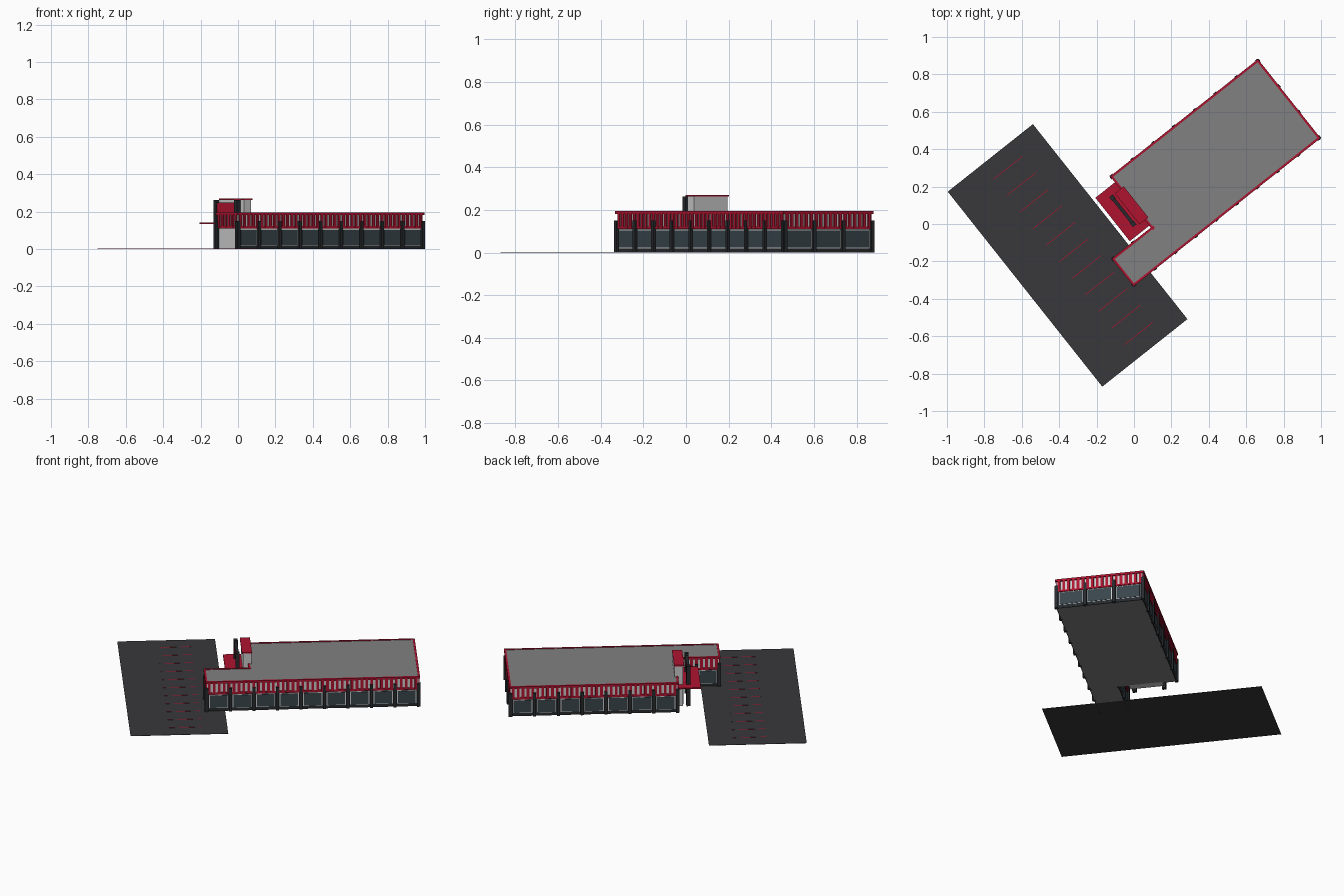
import bpy, bmesh
from math import radians
from mathutils import Vector

if "Cube" in bpy.data.objects:
    bpy.data.objects.remove(bpy.data.objects["Cube"])

ANGLE = radians(38.4)   # whole site is turned about z


def mat(name, c):
    m = bpy.data.materials.new(name)
    m.diffuse_color = (*c, 1)
    m.use_nodes = True
    m.node_tree.nodes["Principled BSDF"].inputs["Base Color"].default_value = m.diffuse_color
    return m


RED = mat("red", (0.43, 0.007, 0.03))
DARK = mat("charcoal", (0.02, 0.023, 0.027))
GLASS = mat("slate_glass", (0.04, 0.06, 0.07))
ASPHALT = mat("asphalt", (0.04, 0.04, 0.043))
ROOF = mat("roof_grey", (0.22, 0.22, 0.22))
LIGHT = mat("light_wall", (0.65, 0.65, 0.63))

parts = {}


def get(name, material):
    return parts.setdefault(name, (bmesh.new(), material))[0]


def box(name, material, u, v, z, frame=None):
    """Box between ranges; frame = (origin, along, outward) for facade space."""
    bm = get(name, material)
    o, d, n = frame or (Vector((0, 0, 0)), Vector((1, 0, 0)), Vector((0, 1, 0)))
    r = bmesh.ops.create_cube(bm, size=1)
    for w in r["verts"]:
        a = u[0] if w.co.x < 0 else u[1]
        b = v[0] if w.co.y < 0 else v[1]
        c = z[0] if w.co.z < 0 else z[1]
        w.co = o + d * a + n * b + Vector((0, 0, c))


def prism(name, material, pts, z0, z1):
    bm = get(name, material)
    f = bm.faces.new([bm.verts.new((x, y, z0)) for x, y in pts])
    r = bmesh.ops.extrude_face_region(bm, geom=[f])
    for w in r["geom"]:
        if isinstance(w, bmesh.types.BMVert):
            w.co.z = z1


def facade(a, b, bays, glazed=True):
    """Columns, windows, slatted fascia and roof rim along one wall."""
    a, b = Vector((*a, 0)), Vector((*b, 0))
    length = (b - a).length
    d = (b - a) / length
    fr = (a, d, Vector((d.y, -d.x, 0)))
    step = length / bays
    h = 0.009
    for i in range(bays + 1):
        if glazed or i in (0, bays):
            c = i * step
            box("facade_columns", DARK, (c - h, c + h), (-0.009, 0.013), (0, 0.15), fr)
    if glazed:
        for i in range(bays):
            s, e = i * step + h, (i + 1) * step - h
            box("window_surrounds", DARK, (s, e), (-0.002, 0.002), (0, 0.108), fr)
            box("window_frames", LIGHT, (s + 0.004, e - 0.004), (0, 0.003), (0.02, 0.107), fr)
            box("window_glass", GLASS, (s + 0.008, e - 0.008), (0, 0.005), (0.023, 0.103), fr)
    # red slats over the light wall
    count = max(2, round(length / 0.029))
    p = length / count
    for i in range(count):
        c = (i + 0.5) * p
        box("fascia_slats", RED, (c - p * 0.27, c + p * 0.27), (-0.002, 0.007), (0.115, 0.182), fr)
    box("fascia_rails", RED, (0, length), (-0.002, 0.005), (0.11, 0.122), fr)
    box("roof_rim", RED, (-0.008, length + 0.008), (-0.003, 0.009), (0.182, 0.195), fr)


# L-shaped building, corners counter-clockwise
U0, UM, U1 = -0.200, 0.067, 1.058
V0, VM, V1 = -0.251, -0.080, 0.270
L = [(U0, V0), (U1, V0), (U1, V1), (UM, V1), (UM, VM), (U0, VM)]
prism("building_walls", LIGHT, L, 0.002, 0.188)
prism("roof", ROOF, L, 0.188, 0.192)
prism("floor_slab", ROOF, L, 0, 0.004)
for i, (bays, glazed) in enumerate([(9, True), (3, True), (7, True),
                                    (3, False), (2, True), (1, False)]):
    facade(L[i], L[(i + 1) % 6], bays, glazed)

# raised entrance block with red cap
box("entrance_block", LIGHT, (0.03, 0.078), (-0.015, 0.187), (0, 0.262))
box("entrance_cap", RED, (0.022, 0.082), (-0.020, 0.192), (0.262, 0.27))
# entrance glazing
for i in range(4):
    v = 0.0 + i * 0.044
    box("entrance_doors", GLASS, (0.026, 0.032), (v, v + 0.038), (0.004, 0.11))
# canopy, pylons and sign panel
box("entrance_canopy", RED, (-0.075, 0.06), (-0.058, 0.238), (0.133, 0.141))
for v in (0.003, 0.182):
    box("pylons", DARK, (-0.015, 0.009), (v - 0.012, v + 0.012), (0, 0.262))
box("sign_panel", RED, (-0.010, 0.004), (0.012, 0.173), (0.19, 0.247))
for z in (0.187, 0.245):
    box("sign_rails", DARK, (-0.012, 0.006), (0.012, 0.173), (z, z + 0.003))

# parking lot with bay lines
box("parking_lot", ASPHALT, (-0.673, -0.092), (-0.576, 0.754), (0, 0.0015))
for i in range(11):
    v = -0.474 + i * 0.1128
    box("parking_lines", RED, (-0.44, -0.242), (v - 0.0017, v + 0.0017), (0.001, 0.0025))

for name, (bm, material) in parts.items():
    bmesh.ops.recalc_face_normals(bm, faces=bm.faces)
    me = bpy.data.meshes.new(name)
    bm.to_mesh(me)
    bm.free()
    me.materials.append(material)
    ob = bpy.data.objects.new(name, me)
    ob.rotation_euler.z = ANGLE
    bpy.context.collection.objects.link(ob)
